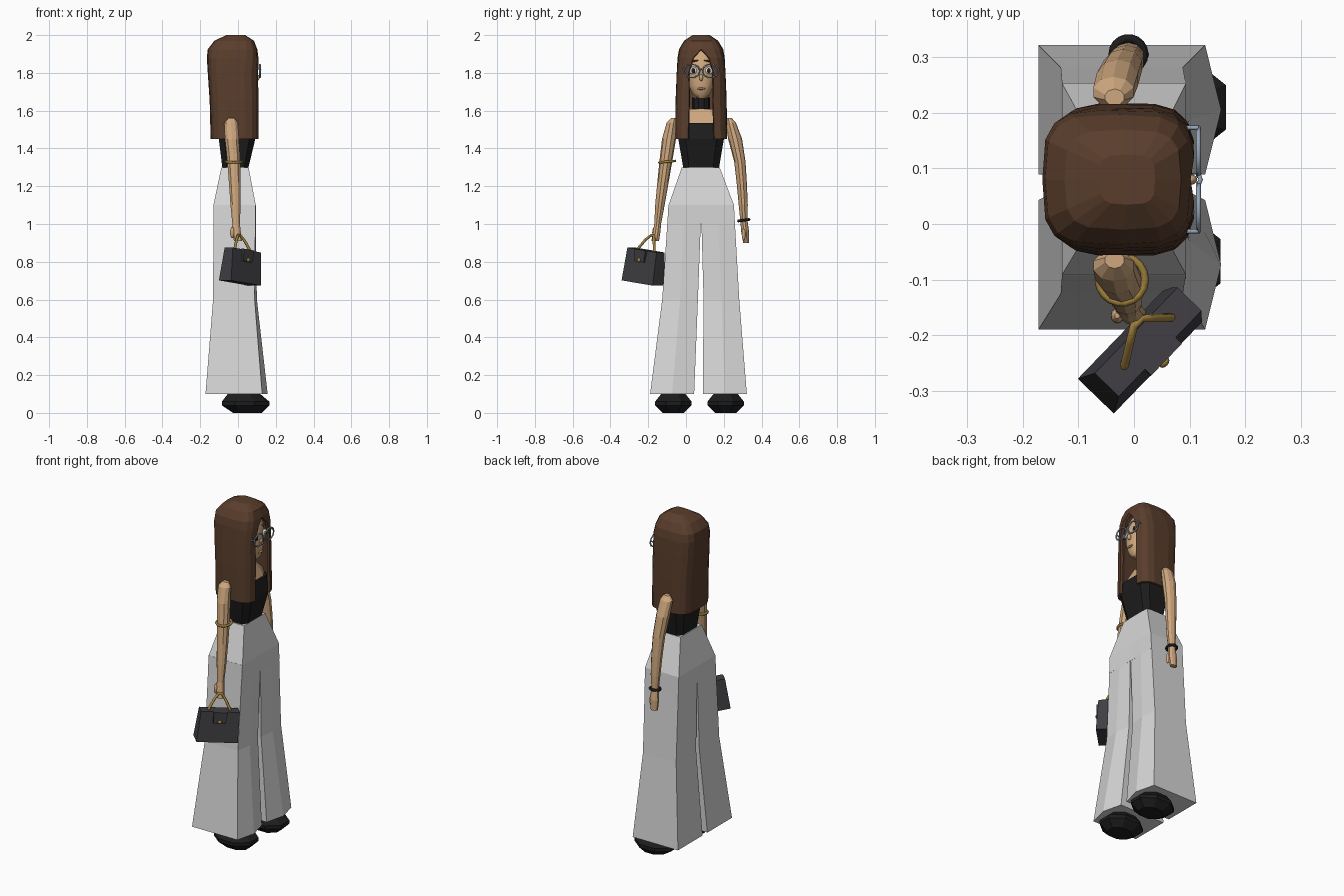
import bpy, bmesh, math
from mathutils import Vector, Matrix

if "Cube" in bpy.data.objects:
    bpy.data.objects.remove(bpy.data.objects["Cube"])

CY = 0.08  # body centre line; the figure looks along +x


def mat(name, r, g, b):
    m = bpy.data.materials.new(name)
    m.diffuse_color = (r, g, b, 1)
    m.use_nodes = True
    m.node_tree.nodes["Principled BSDF"].inputs["Base Color"].default_value = m.diffuse_color
    return m


SKIN = mat("skin", 0.62, 0.39, 0.21)
HAIR = mat("brown hair", 0.1, 0.047, 0.025)
WHITE = mat("white trousers", 0.68, 0.68, 0.68)
BLACK = mat("black fabric", 0.012, 0.012, 0.013)
BAG = mat("charcoal leather", 0.05, 0.048, 0.055)
GOLD = mat("gold", 0.37, 0.23, 0.05)
FRAME = mat("grey blue frame", 0.3, 0.38, 0.48)
EYE = mat("eye white", 0.8, 0.8, 0.8)
LIP = mat("lip", 0.5, 0.24, 0.15)


def finish(name, bm, material, smooth=None):
    bmesh.ops.recalc_face_normals(bm, faces=bm.faces)
    me = bpy.data.meshes.new(name)
    bm.to_mesh(me)
    bm.free()
    me.materials.append(material)
    ob = bpy.data.objects.new(name, me)
    bpy.context.collection.objects.link(ob)
    if smooth:
        bpy.context.view_layer.objects.active = ob
        ob.select_set(True)
        bpy.ops.object.shade_smooth_by_angle(angle=math.radians(smooth))
        ob.select_set(False)
    return ob


def loft(name, rings, material, closed=True, caps=True, smooth=None):
    """Skin a list of point rings with quads."""
    bm = bmesh.new()
    vs = [[bm.verts.new(p) for p in r] for r in rings]
    n = len(vs[0])
    for a, b in zip(vs, vs[1:]):
        for i in range(n if closed else n - 1):
            j = (i + 1) % n
            bm.faces.new((a[i], a[j], b[j], b[i]))
    if caps:
        bm.faces.new(vs[0])
        bm.faces.new(vs[-1])
    return finish(name, bm, material, smooth)


def oval(z, cx, cy, rx, ry, n=8, e=1.0, start=None, end=None):
    """Horizontal superellipse ring, or an open arc of it."""
    a0 = math.pi / n if start is None else start
    step = 2 * math.pi / n if end is None else (end - a0) / (n - 1)
    f = lambda v: math.copysign(abs(v) ** e, v)
    return [(cx + rx * f(math.cos(a0 + i * step)), cy + ry * f(math.sin(a0 + i * step)), z)
            for i in range(n)]


def tube(name, pts, r, material, n=6, closed=False):
    cu = bpy.data.curves.new(name, 'CURVE')
    cu.dimensions = '3D'
    cu.bevel_depth = r
    cu.bevel_resolution = max(0, n // 2 - 2)
    cu.use_fill_caps = True
    sp = cu.splines.new('POLY')
    sp.points.add(len(pts) - 1)
    for p, co in zip(sp.points, pts):
        p.co = (*co, 1)
    sp.use_cyclic_u = closed
    cu.materials.append(material)
    ob = bpy.data.objects.new(name, cu)
    bpy.context.collection.objects.link(ob)
    return ob


def ball(name, c, s, material, smooth=60, rot=0):
    bm = bmesh.new()
    bmesh.ops.create_uvsphere(bm, u_segments=12, v_segments=8, radius=1)
    bmesh.ops.transform(bm, verts=bm.verts, matrix=Matrix.Translation(c)
                        @ Matrix.Rotation(rot, 4, 'X') @ Matrix.Diagonal((*s, 1)))
    return finish(name, bm, material, smooth)


# Head, neck and shoulders
head = [(1.665, .045, .025, .022), (1.69, .03, .06, .048), (1.735, .02, .078, .068),
        (1.80, .01, .087, .08), (1.87, .005, .085, .08), (1.94, -.01, .06, .06)]
loft("head", [oval(z, cx, CY, rx, ry, 16, .85) for z, cx, rx, ry in head], SKIN, smooth=50)
loft("neck", [oval(z, -.01, CY, .042, .043, 10) for z in (1.55, 1.72)], SKIN)
loft("choker", [oval(z, -.01, CY, .047, .047, 10) for z in (1.61, 1.67)], BLACK)
loft("chest", [oval(1.52, -.015, CY, .085, .135, 8, .6), oval(1.565, -.02, CY, .072, .125, 8, .6),
               oval(1.61, -.015, CY, .05, .075, 8, .6)], SKIN)

# Face details
ball("nose", (.1, CY, 1.775), (.014, .01, .018), SKIN)
ball("lips", (.096, CY, 1.716), (.006, .022, .006), LIP)
for s in (-1, 1):
    y = CY + s * .044
    ball("eye", (.086, y, 1.812), (.015, .025, .019), EYE)
    ball("pupil", (.096, y - s * .003, 1.812), (.008, .011, .013), BLACK)
    ball("eyebrow", (.089, y, 1.862), (.008, .03, .005), HAIR, rot=-s * .15)
    # Glasses
    ring = [(.116, CY + s * .05 + .043 * math.cos(a), 1.81 + .036 * math.sin(a))
            for a in [k * math.pi / 5 for k in range(10)]]
    tube("glasses_rim", ring, .0045, FRAME, 6, True)
    tube("glasses_temple", [(.116, CY + s * .093, 1.82), (.03, CY + s * .095, 1.825)], .004, FRAME)
tube("glasses_bridge", [(.116, CY - .01, 1.815), (.12, CY, 1.82), (.116, CY + .01, 1.815)], .004, FRAME)

# Hair: shell around the head, open at the face
levels = [(1.45, -.017, .128, .138, .07), (1.65, -.02, .13, .136, .064),
          (1.80, -.025, .135, .13, .066), (1.88, -.028, .137, .125, .042),
          (1.925, -.029, .131, .117, 0), (1.97, -.02, .105, .09, 0), (2.0, -.012, .05, .045, 0)]
rings = []
for z, cx, rx, ry, gap in levels:
    t = math.asin((gap / ry) ** (1 / .55))
    rings.append(oval(z, cx, CY, rx, ry, 17, .55, t, 2 * math.pi - t))
bm = bmesh.new()
vs = [[bm.verts.new(p) for p in r] for r in rings]
for a, b in zip(vs, vs[1:]):
    for i in range(16):
        bm.faces.new((a[i], a[i + 1], b[i + 1], b[i]))
bm.faces.new(vs[-1][:16])
bmesh.ops.remove_doubles(bm, verts=bm.verts, dist=.0005)
hair = finish("hair", bm, HAIR)
sol = hair.modifiers.new("thickness", 'SOLIDIFY')
sol.thickness = .015
sol.offset = -1

# Top
top = [(1.28, -.015, .068, .095), (1.45, -.005, .1, .125), (1.535, -.01, .085, .13)]
loft("top", [oval(z, cx, CY, rx, ry, 8, .45) for z, cx, rx, ry in top], BLACK)


# Trousers: hip block, then two flared legs
def box(z, x0, x1, y0, y1):
    return [(x0, y0, z), (x1, y0, z), (x1, y1, z), (x0, y1, z)]


loft("trouser_hips", [box(1.30, -.088, .056, -.022, .178), box(1.10, -.13, .094, -.092, .254),
                      box(1.0, -.13, .093, -.099, .259)], WHITE)
leg = [(1.1, 0, .173, -.13, .094, .094, CY), (1.0, .002, .179, -.13, .092, .094, CY),
       (.6, .015, .204, -.132, .088, .1, .078), (.1, .023, .256, -.172, .128, .157, .066)]
for s, side in ((-1, "near"), (1, "far")):
    loft(side + "_trouser_leg", [[(xb, c + s * o, z), (xb, c + s * i, z), (xf, c + s * i, z),
                                  (xm, c + s * (i + o) / 2, z), (xf, c + s * o, z)]
                                 for z, i, o, xb, xf, xm, c in leg], WHITE)
    # Shoes
    cx, cy = (.035, -.067) if s < 0 else (.045, .21)
    loft(side + "_shoe", [oval(z, cx + dx, cy, .128 * k, .102 * k, 8) for z, k, dx in
                          ((.0, .6, .01), (.04, 1.02, 0), (.06, 1.02, 0), (.11, .6, -.01))], BLACK)

# Arms: (z, x, y, rx, ry), then hands
arms = {
    "near_arm": [(1.56, -.035, -.065, .018, .015), (1.535, -.037, -.075, .038, .028),
                 (1.45, -.032, -.09, .039, .037), (1.33, -.022, -.107, .036, .034),
                 (1.22, -.017, -.122, .033, .03), (1.1, -.013, -.138, .028, .025),
                 (1.0, -.01, -.15, .021, .018), (.96, -.01, -.155, .026, .02),
                 (.91, 0, -.163, .022, .02)],
    "far_arm": [(1.56, -.035, .228, .018, .015), (1.535, -.037, .237, .038, .028),
                (1.45, -.03, .26, .039, .037), (1.33, -.02, .285, .036, .03),
                (1.22, -.014, .295, .033, .027), (1.1, -.01, .303, .028, .024),
                (1.02, -.01, .306, .021, .019), (.96, -.01, .313, .028, .021),
                (.9, -.012, .318, .022, .015)]}
for name, rows in arms.items():
    loft(name, [oval(z, x, y, rx, ry, 10) for z, x, y, rx, ry in rows], SKIN)
ball("near_thumb", (-.03, -.165, .955), (.012, .014, .03), SKIN, 20)
ball("far_thumb", (.017, .305, .945), (.01, .01, .032), SKIN, 20)


# Bangle and bracelet
def hoop(name, c, r, t, material):
    tube(name, [(c[0] + r * math.cos(k * math.pi / 9), c[1] + r * math.sin(k * math.pi / 9),
                 c[2] + .004 * math.sin(k * math.pi / 9)) for k in range(18)], t, material, 6, True)


hoop("bangle", (-.022, -.1, 1.33), .042, .007, GOLD)
hoop("bracelet", (-.01, .306, 1.02), .028, .008, BLACK)

# Handbag, modelled upright then turned and tipped
M = (Matrix.Translation((.018, -.22, .775)) @ Matrix.Rotation(math.radians(46), 4, 'Z')
     @ Matrix.Rotation(math.radians(7), 4, 'Y'))
parts = [loft("handbag", [box(-.088, -.115, .115, -.045, .045), box(.088, -.108, .108, -.03, .03)], BAG),
         loft("bag_flap", [[(x, y, z) for x, z in ((-.04, .09), (.04, .09), (.034, .025), (-.034, .025))]
                           for y in (-.046, -.028)], BAG),
         ball("bag_clasp", (0, -.047, .034), (.011, .007, .011), GOLD)]
for p in parts:
    p.data.transform(M)

# Bag handle, looped through the hand
ends = [M @ Vector((-.062, 0, .085)), M @ Vector((.062, 0, .085))]
peak = Vector((.003, -.17, .945))
path = [ends[0], ends[0].lerp(peak, .5) + Vector((0, 0, .012)), ends[0].lerp(peak, .85) + Vector((0, 0, .008)),
        ends[1].lerp(peak, .85) + Vector((0, 0, .008)), ends[1].lerp(peak, .5) + Vector((0, 0, .012)), ends[1]]
tube("bag_handle", path, .0075, GOLD, 6)
